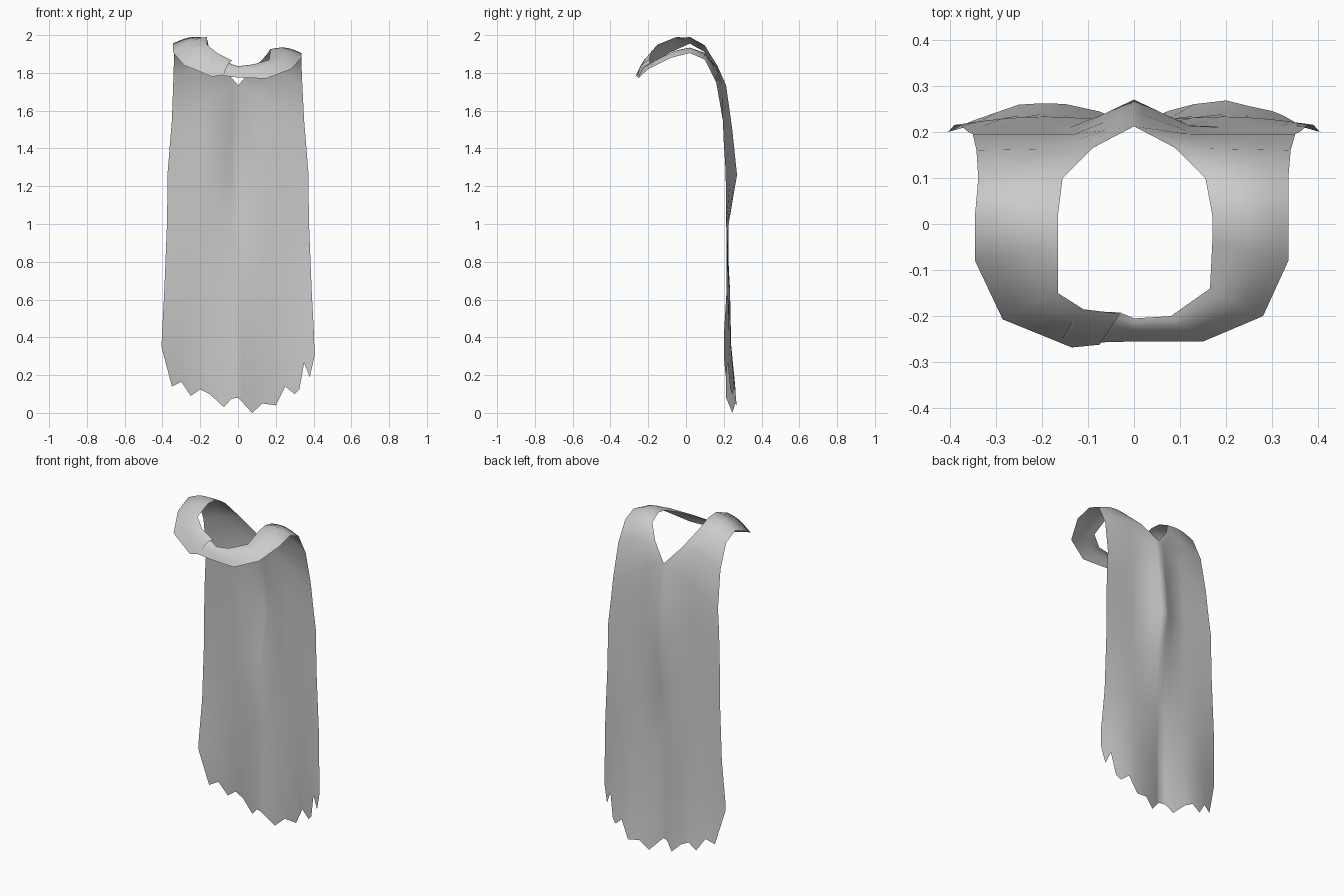
import bpy
import bmesh
import math

cube = bpy.data.objects.get("Cube")
if cube:
    bpy.data.objects.remove(cube, do_unlink=True)

cloth = bpy.data.materials.new("grey cloth")
cloth.use_nodes = True
cloth.diffuse_color = (0.6, 0.6, 0.6, 1)
shader = next(n for n in cloth.node_tree.nodes if n.type == 'BSDF_PRINCIPLED')
shader.inputs["Base Color"].default_value = cloth.diffuse_color
shader.inputs["Roughness"].default_value = 0.9

# Each station runs from the inner (neck or spine) edge to the outer edge.
# Left strap: from the overlap, across the chest and over the shoulder
left_strap = [
    ((-.12, -.188, 1.895), (-.155, -.247, 1.82)),
    ((-.03, -.192, 1.845), (-.075, -.257, 1.785)),
    ((0, -.205, 1.835), (0, -.255, 1.775)),
    ((.08, -.2, 1.845), (.15, -.255, 1.77)),
    ((.165, -.14, 1.87), (.28, -.2, 1.82)),
    ((.17, -.04, 1.915), (.335, -.08, 1.88)),
    ((.17, .02, 1.925), (.335, .02, 1.905)),
    ((.155, .1, 1.9), (.335, .1, 1.87)),
    ((.09, .165, 1.83), (.34, .16, 1.75)),
]

# Right strap: sits higher and its free end laps over the other strap
right_strap = [
    ((.03, -.195, 1.865), (.075, -.262, 1.79)),
    ((.11, -.185, 1.905), (.135, -.268, 1.78)),
    ((.165, -.15, 1.95), (.285, -.207, 1.84)),
    ((.165, -.05, 1.99), (.345, -.08, 1.91)),
    ((.165, .02, 1.985), (.345, .02, 1.955)),
    ((.155, .1, 1.94), (.338, .1, 1.91)),
    ((.09, .165, 1.84), (.342, .16, 1.77)),
]

# Back panel, mirrored for the two halves, from the neck notch downwards
back_panel = [
    ((0, .212, 1.735), (.35, .195, 1.55)),
    ((0, .245, 1.5), (.36, .2, 1.43)),
    ((0, .27, 1.26), (.372, .21, 1.28)),
    ((0, .226, 1), (.376, .213, 1)),
    ((0, .22, .65), (.39, .215, .65)),
    ((0, .212, .32), (.403, .2, .4)),
]

# Ragged hem: distance from the spine and height of every point
left_hem = [(0, .08), (.02, .06), (.075, 0), (.13, .05), (.2, .04), (.25, .14),
            (.3, .1), (.325, .125), (.35, .265), (.38, .19), (.405, .3)]
right_hem = [(0, .08), (.035, .075), (.075, .03), (.15, .1), (.2, .125),
             (.25, .09), (.3, .165), (.35, .14), (.405, .35)]


def mix(a, b, t):
    return a + (b - a) * t


def fold(t, z):
    """Backward flare of the cloth either side of the spine, growing to the hem."""
    return .065 * max(0, 1 - z / .9) * math.sin(math.pi * t)


def build_half(bm, strap, hem, side):
    """Strap and half of the back panel as one strip of cloth."""
    width = hem[-1][0]
    fractions = [x / width for x, z in hem]
    rows = []
    for inner, outer in strap:
        rows.append([(mix(inner[0], outer[0], t), mix(inner[1], outer[1], t),
                      mix(inner[2], outer[2], t) + .018 * math.sin(math.pi * t))
                     for t in fractions])
    for inner, outer in back_panel:
        row = []
        for t in fractions:
            z = mix(inner[2], outer[2], t)
            # The spine stands out as a ridge, the cloth beside it lies flat
            y = mix(inner[1], outer[1], min(1, t / .34)) + fold(t, z)
            row.append((mix(inner[0], outer[0], t), y, z))
        rows.append(row)
    rows.append([(x, mix(.212, .2, t) + fold(t, z), z)
                 for (x, z), t in zip(hem, fractions)])

    grid = [[bm.verts.new((side * x, y, z)) for x, y, z in row] for row in rows]
    for upper, lower in zip(grid, grid[1:]):
        for c in range(len(hem) - 1):
            quad = [upper[c], upper[c + 1], lower[c + 1], lower[c]]
            bm.faces.new(quad if side > 0 else quad[::-1])


bm = bmesh.new()
build_half(bm, left_strap, left_hem, 1)
build_half(bm, right_strap, right_hem, -1)

# Sew the halves along the spine
spine = [v for v in bm.verts if abs(v.co.x) < .0001 and v.co.y > 0]
bmesh.ops.remove_doubles(bm, verts=spine, dist=.001)
for face in bm.faces:
    face.smooth = True

mesh = bpy.data.meshes.new("cape")
bm.to_mesh(mesh)
bm.free()
mesh.materials.append(cloth)
cape = bpy.data.objects.new("cape", mesh)
bpy.context.collection.objects.link(cape)
